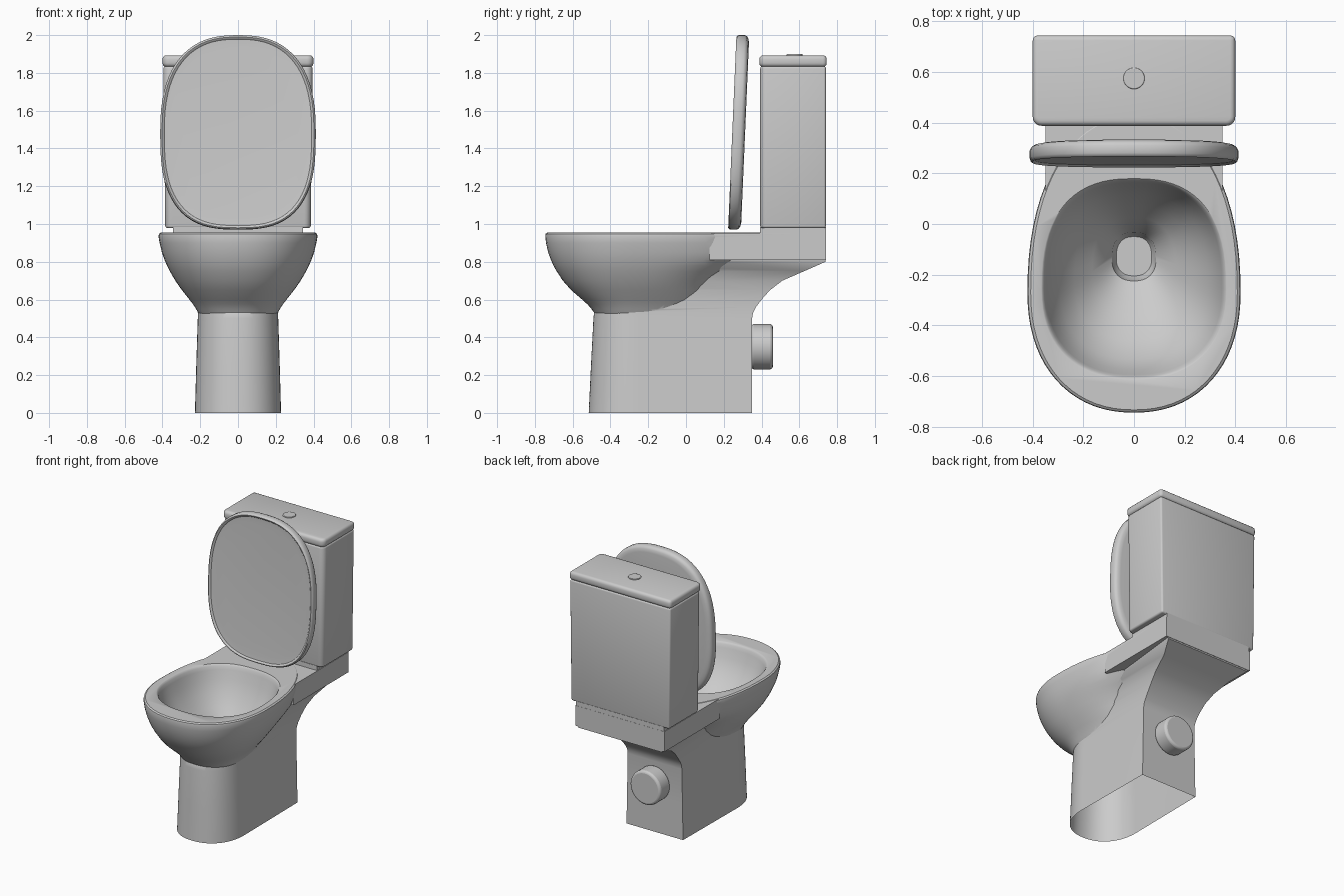
import bpy, bmesh, math
from mathutils import Vector

if "Cube" in bpy.data.objects:
    bpy.data.objects.remove(bpy.data.objects["Cube"])


def finish(bm, name, angle=35):
    bmesh.ops.recalc_face_normals(bm, faces=bm.faces)
    me = bpy.data.meshes.new(name)
    bm.to_mesh(me)
    bm.free()
    ob = bpy.data.objects.new(name, me)
    bpy.context.collection.objects.link(ob)
    smooth(ob, angle)
    return ob


def activate(ob):
    bpy.ops.object.select_all(action='DESELECT')
    ob.select_set(True)
    bpy.context.view_layer.objects.active = ob


def smooth(ob, angle=35):
    activate(ob)
    bpy.ops.object.shade_smooth_by_angle(angle=math.radians(angle))


def loft(name, rings):
    """Skin a stack of equal-length closed rings and cap both ends."""
    bm = bmesh.new()
    rows = [[bm.verts.new(p) for p in r] for r in rings]
    n = len(rows[0])
    for a, b in zip(rows, rows[1:]):
        for i in range(n):
            j = (i + 1) % n
            bm.faces.new((a[i], a[j], b[j], b[i]))
    bm.faces.new(rows[0])
    bm.faces.new(rows[-1])
    return finish(bm, name)


def egg(w, lo, hi, mid, n_lo, n_hi, count=72):
    """2D superellipse with different lower and upper halves."""
    pts = []
    for i in range(count):
        t = 2 * math.pi * i / count
        c, s = math.cos(t), math.sin(t)
        e = 2 / (n_hi if s >= 0 else n_lo)
        r = hi - mid if s >= 0 else mid - lo
        pts.append((math.copysign(w * abs(c) ** e, c),
                    mid + math.copysign(r * abs(s) ** e, s)))
    return pts


def box(name, x, y0, y1, z0, z1, bevel=0.0, taper=0.0):
    bm = bmesh.new()
    bmesh.ops.create_cube(bm, size=1)
    for v in bm.verts:
        hw = x - (taper if v.co.z < 0 else 0)
        v.co = Vector((math.copysign(hw, v.co.x),
                       y1 if v.co.y > 0 else y0,
                       z1 if v.co.z > 0 else z0))
    if bevel:
        # wide bevel on the front corners, fine bevel elsewhere
        front = [e for e in bm.edges
                 if all(abs(v.co.y - y0) < 1e-4 for v in e.verts)
                 and abs(e.verts[0].co.z - e.verts[1].co.z) > 1e-3]
        bmesh.ops.bevel(bm, geom=front, offset=0.035, segments=5,
                        profile=0.5, affect='EDGES')
        bm.normal_update()
        sharp = [e for e in bm.edges if e.calc_face_angle(0) > 0.8]
        bmesh.ops.bevel(bm, geom=sharp, offset=bevel, segments=3,
                        profile=0.5, affect='EDGES')
    return finish(bm, name)


def disc(name, r, depth, loc, rot=(0, 0, 0), bevel=0.01):
    bpy.ops.mesh.primitive_cylinder_add(vertices=40, radius=r, depth=depth,
                                        location=loc, rotation=rot)
    ob = bpy.context.object
    ob.name = name
    m = ob.modifiers.new("bevel", 'BEVEL')
    m.width, m.segments = bevel, 3
    smooth(ob)
    return ob


def boolean(ob, other, op):
    m = ob.modifiers.new("bool", 'BOOLEAN')
    m.object, m.operation, m.solver = other, op, 'EXACT'
    activate(ob)
    bpy.ops.object.modifier_apply(modifier=m.name)
    bpy.data.objects.remove(other)


# bowl shell: z, half width, front y, back y
bowl_rows = [(.515, .200, -.475, .08), (.535, .213, -.490, .11),
             (.55, .222, -.500, .13), (.575, .238, -.522, .15),
             (.60, .257, -.55, .165), (.65, .297, -.608, .185),
             (.70, .332, -.652, .22), (.75, .361, -.685, .30),
             (.78, .376, -.702, .36), (.81, .389, -.715, .41),
             (.85, .403, -.73, .425), (.90, .415, -.741, .43),
             (.935, .421, -.745, .43), (.948, .418, -.743, .43),
             (.955, .408, -.734, .42)]
bowl = loft("bowl", [[(x, y, z) for x, y in egg(w, f, b, -.27, 2.2, 2.2)]
                     for z, w, f, b in bowl_rows])

# pedestal flaring backwards into the neck: z, half width, front y, back half width, back y
ped_rows = [(0, .228, -.515, .222, .35), (.25, .221, -.503, .217, .35),
            (.5, .213, -.49, .213, .35), (.53, .212, -.487, .213, .355),
            (.56, .212, -.47, .214, .37), (.60, .212, -.45, .217, .40),
            (.65, .213, -.42, .225, .445), (.70, .215, -.4, .242, .51),
            (.75, .218, -.4, .272, .625), (.80, .222, -.4, .33, .739),
            (.83, .222, -.4, .335, .739)]


def d_ring(z, w, yf, wb, yb):
    arc = egg(w, yf, 0, -.25, 2.2, 2)[36:] + [(w, -.25)]
    return [(x, y, z) for x, y in arc + [(wb, yb), (-wb, yb)]]


pedestal = loft("pedestal", [d_ring(*r) for r in ped_rows])
shelf = box("shelf", .35, .125, .742, .81, .953)

# hollow inside of the bowl with its drain: z, half width, front y, back y
cavity_rows = [(.49, .07, -.205, -.05), (.51, .08, -.215, -.04),
               (.55, .087, -.225, -.033), (.63, .165, -.36, .025),
               (.70, .235, -.46, .07), (.78, .292, -.535, .115),
               (.86, .33, -.575, .145), (.92, .347, -.595, .163),
               (.942, .354, -.603, .17), (.952, .361, -.61, .176),
               (.96, .374, -.623, .185)]
cavity = loft("cavity", [[(x, y, z) for x, y in
                          egg(w, f, b, (f * .55 + b * .45), 2.3, 2.5)]
                         for z, w, f, b in cavity_rows])

boolean(bowl, pedestal, 'UNION')
boolean(bowl, shelf, 'UNION')
boolean(bowl, cavity, 'DIFFERENCE')

# the pedestal is open underneath
bm = bmesh.new()
bm.from_mesh(bowl.data)
base = [f for f in bm.faces if f.calc_center_median().z < .001]
bmesh.ops.delete(bm, geom=base, context='FACES')
bm.to_mesh(bowl.data)
bm.free()
smooth(bowl, 34)

# cistern on its plinth, with lid and flush button
box("cistern_plinth", .345, .392, .741, .95, .985)
box("cistern", .395, .393, .741, .978, 1.835, .012, taper=.01)
box("cistern_lid", .40, .388, .745, 1.832, 1.893, .02)
disc("flush_button", .042, .03, (0, .575, 1.885), bevel=.004)

# waste outlet at the back
disc("outlet_pipe", .12, .115, (0, .4025, .35), (math.pi / 2, 0, 0), .016)

# raised seat cover: inset and depth of each ring, leaning back slightly
cover_rows = [(.06, .012), (.022, .009), (.016, .003), (.01, 0), (.004, .004),
              (0, .014), (0, .044), (.006, .056), (.018, .064), (.04, .068)]
lean = .044 / 1.03
cover = []
for inset, d in cover_rows:
    ring = egg(.412 - inset, .97 + inset, 2.0 - inset, 1.48, 2.75, 2.5)
    cover.append([(x, .223 + d + (z - .97) * lean, z) for x, z in ring])
loft("seat_cover", cover)
